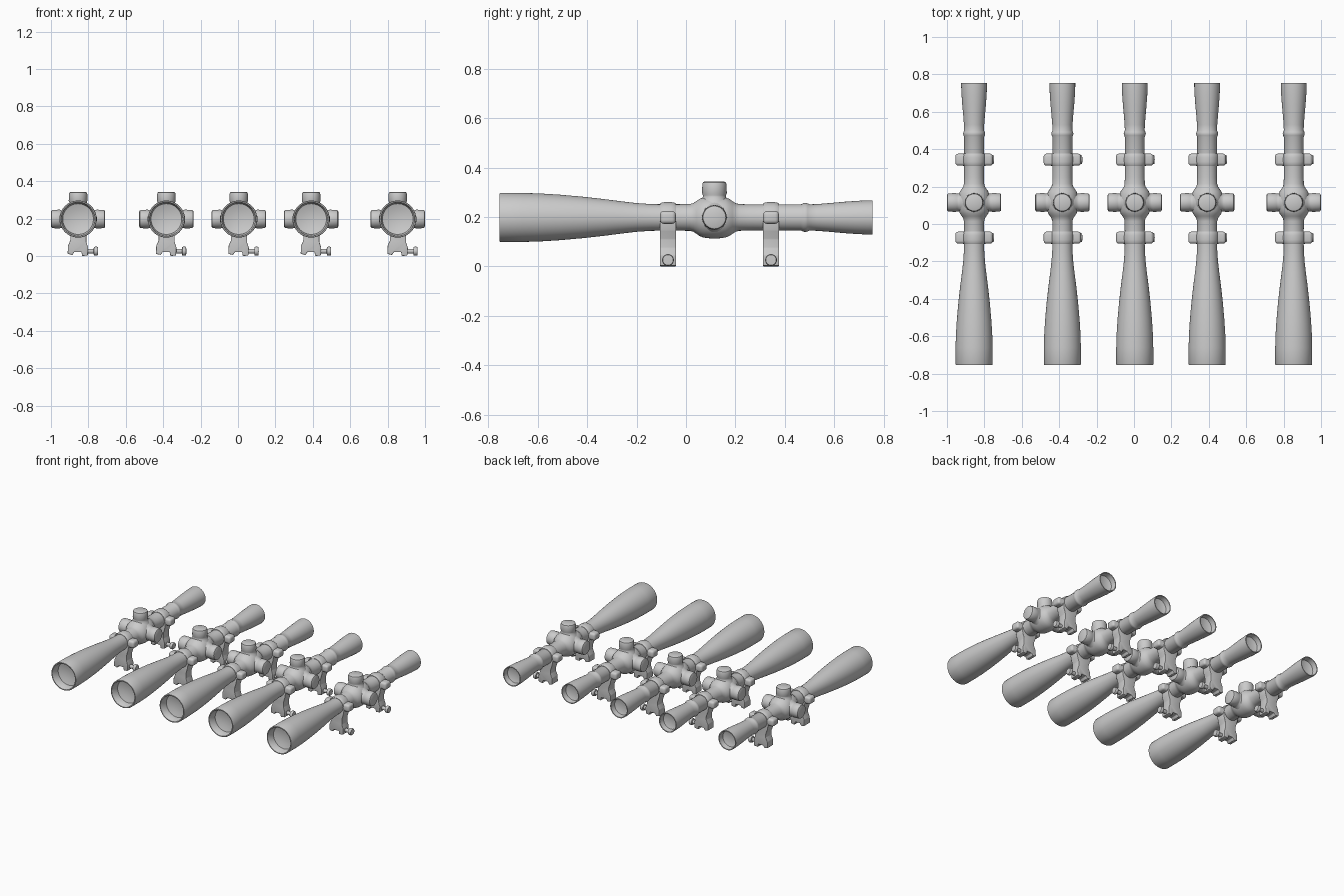
import bpy, bmesh, math
from mathutils import Vector, Matrix

if "Cube" in bpy.data.objects:
    bpy.data.objects.remove(bpy.data.objects["Cube"])

AXIS_Z = 0.198
SADDLE_Y = 0.115
RING_YS = (-0.073, 0.344)
SCOPE_XS = (-0.855, -0.383, 0.004, 0.391, 0.854)


def finish(bm, name):
    bmesh.ops.remove_doubles(bm, verts=bm.verts, dist=1e-5)
    bmesh.ops.recalc_face_normals(bm, faces=bm.faces)
    me = bpy.data.meshes.new(name)
    bm.to_mesh(me)
    bm.free()
    me.shade_smooth()
    me.set_sharp_from_angle(angle=math.radians(40))
    return me


def lathe(name, profile, direction, origin, steps=40, closed=False):
    """Spin (radius, distance) pairs around the given direction."""
    bm = bmesh.new()
    vs = [bm.verts.new((r, 0, d)) for r, d in profile]
    pairs = list(zip(vs, vs[1:])) + ([(vs[-1], vs[0])] if closed else [])
    edges = [bm.edges.new(p) for p in pairs]
    bmesh.ops.spin(bm, geom=vs + edges, cent=(0, 0, 0), axis=(0, 0, 1),
                   angle=math.tau, steps=steps, use_duplicate=False)
    rot = Vector((0, 0, 1)).rotation_difference(Vector(direction)).to_matrix().to_4x4()
    bmesh.ops.transform(bm, matrix=Matrix.Translation(origin) @ rot, verts=bm.verts)
    return finish(bm, name)


def slab(name, outline, y, width, bevel):
    """Extrude an (x, z) outline along y and round its edges."""
    bm = bmesh.new()
    f = bm.faces.new([bm.verts.new((x, y - width / 2, z)) for x, z in outline])
    ext = bmesh.ops.extrude_face_region(bm, geom=[f])
    moved = [v for v in ext["geom"] if isinstance(v, bmesh.types.BMVert)]
    bmesh.ops.translate(bm, verts=moved, vec=(0, width, 0))
    bmesh.ops.recalc_face_normals(bm, faces=bm.faces)
    bmesh.ops.bevel(bm, geom=bm.edges[:], offset=bevel, segments=3,
                    profile=0.5, affect='EDGES')
    return finish(bm, name)


parts = []

# Main tube: objective bell, saddle bulge, eyepiece, recessed lenses
half = [(0.054, 0.10), (0.058, 0.085), (0.066, 0.073), (0.075, 0.06),
        (0.081, 0.045), (0.084, 0.025)]
saddle = ([(r, SADDLE_Y - d) for r, d in half] + [(0.085, SADDLE_Y)]
          + [(r, SADDLE_Y + d) for r, d in reversed(half)])
tube = [(0, -0.685), (0.05, -0.69), (0.082, -0.70), (0.088, -0.752), (0.091, -0.755),
        (0.097, -0.755), (0.099, -0.75), (0.099, -0.66), (0.097, -0.59),
        (0.092, -0.51), (0.084, -0.42), (0.074, -0.33), (0.065, -0.26),
        (0.058, -0.20), (0.054, -0.14), (0.053, -0.08)] + saddle + [
        (0.053, 0.25), (0.053, 0.465), (0.057, 0.474), (0.059, 0.483), (0.057, 0.492),
        (0.053, 0.50), (0.054, 0.53), (0.058, 0.58), (0.063, 0.635), (0.067, 0.69),
        (0.069, 0.735), (0.069, 0.755), (0.063, 0.755), (0.058, 0.72),
        (0.04, 0.713), (0, 0.71)]
parts.append(lathe("scope_tube", tube, (0, 1, 0), (0, 0, AXIS_Z), 48))

# Three adjustment turrets with flared necks
turret = [(0.07, 0.045), (0.06, 0.06), (0.052, 0.073), (0.047, 0.083), (0.047, 0.09),
          (0.050, 0.098), (0.049, 0.134), (0.046, 0.142), (0.04, 0.145), (0, 0.145)]
for label, d in (("top", (0, 0, 1)), ("left", (-1, 0, 0)), ("right", (1, 0, 0))):
    parts.append(lathe(label + "_turret", turret, d, (0, SADDLE_Y, AXIS_Z), 32))

# Mount rings: strap, side ears, dovetail post and clamp bolt
strap = [(0.050, -0.033), (0.056, -0.033), (0.060, -0.026), (0.062, -0.012),
         (0.062, 0.012), (0.060, 0.026), (0.056, 0.033), (0.050, 0.033)]
ears = [(-0.10, 0.172), (0.10, 0.172), (0.10, 0.224), (-0.10, 0.224)]
post = [(-0.062, 0.185), (-0.055, 0.145), (-0.042, 0.11), (-0.041, 0.085),
        (-0.054, 0.055), (-0.056, 0.012), (-0.030, 0.006), (-0.020, 0.022),
        (0.018, 0.022), (0.022, 0.0), (0.052, 0.004), (0.054, 0.045),
        (0.044, 0.075), (0.044, 0.11), (0.055, 0.145), (0.062, 0.185)]
bolt = [(0, 0.03), (0.013, 0.03), (0.013, 0.083), (0.022, 0.085), (0.024, 0.09),
        (0.024, 0.101), (0.021, 0.106), (0, 0.107)]
for label, y in zip(("front", "rear"), RING_YS):
    parts.append(lathe(label + "_ring_strap", strap, (0, 1, 0), (0, y, AXIS_Z), 40, True))
    parts.append(slab(label + "_ring_ears", ears, y, 0.064, 0.015))
    parts.append(slab(label + "_mount_post", post, y, 0.066, 0.003))
    parts.append(lathe(label + "_clamp_bolt", bolt, (1, 0, 0), (0, y, 0.026), 20))

# Row of five identical scopes
for i, x in enumerate(SCOPE_XS, 1):
    for me in parts:
        ob = bpy.data.objects.new(f"{me.name}_{i}", me)
        ob.location.x = x
        bpy.context.collection.objects.link(ob)
